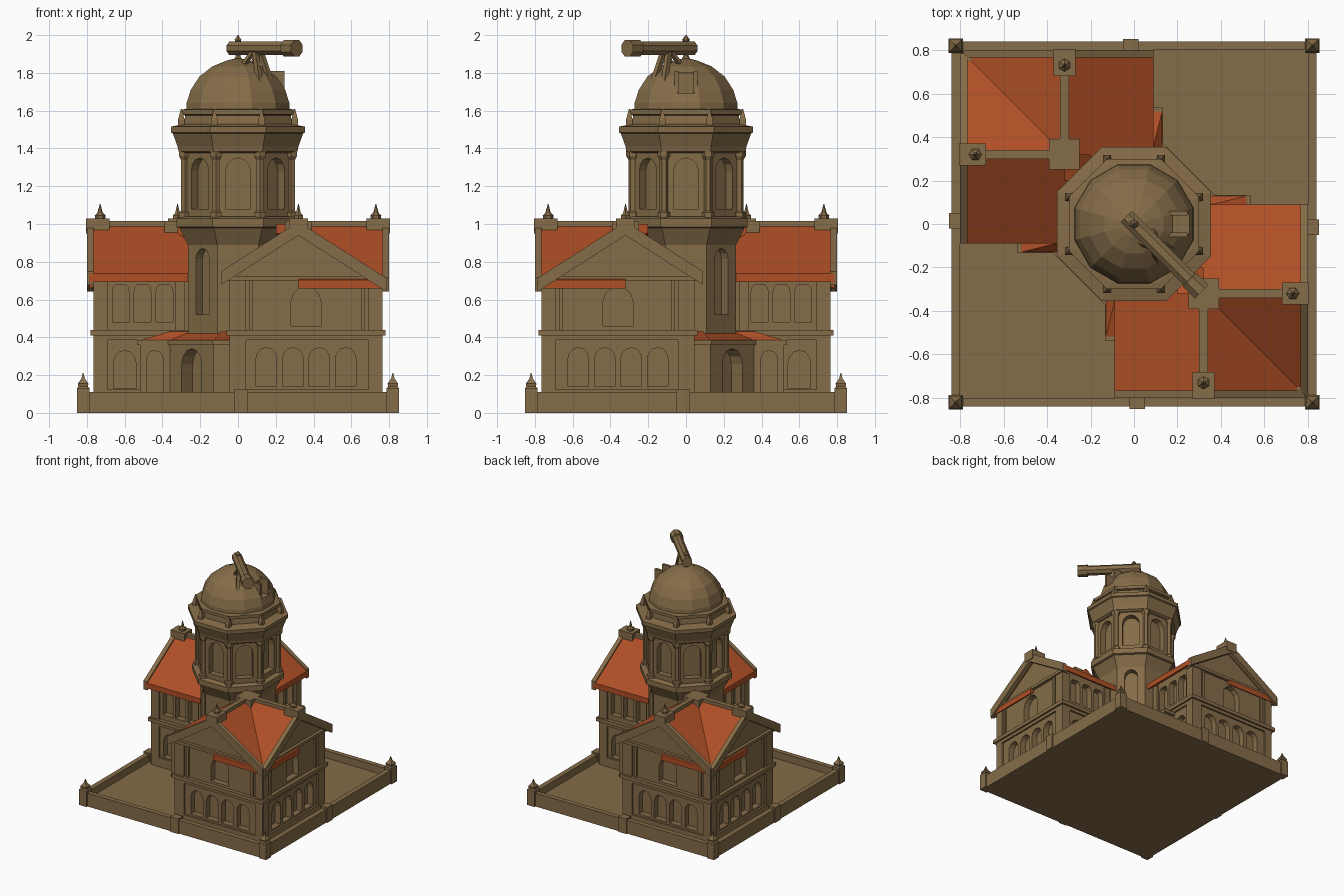
import bpy, bmesh, math
from mathutils import Matrix, Vector

if "Cube" in bpy.data.objects:
    bpy.data.objects.remove(bpy.data.objects["Cube"])


def material(name, col):
    m = bpy.data.materials.new(name)
    m.diffuse_color = (*col, 1)
    m.use_nodes = True
    m.node_tree.nodes["Principled BSDF"].inputs["Base Color"].default_value = m.diffuse_color
    return m


STONE = material("tan stone", (0.235, 0.150, 0.065))
TILE = material("orange tile", (0.43, 0.078, 0.019))

I4 = Matrix.Identity(4)
R = Matrix.Rotation(math.pi, 4, 'Z')                       # opposite pavilion
D = Matrix(((0, -1, 0, 0), (-1, 0, 0, 0), (0, 0, 1, 0), (0, 0, 0, 1)))  # mirror on diagonal
ALL = [I4, R, D, R @ D]


def finish(name, bm, mat, copies=(I4,)):
    bmesh.ops.recalc_face_normals(bm, faces=bm.faces)
    obs = []
    for m in copies:
        b = bm.copy()
        bmesh.ops.transform(b, matrix=m, verts=b.verts)
        bmesh.ops.recalc_face_normals(b, faces=b.faces)
        me = bpy.data.meshes.new(name)
        b.to_mesh(me)
        b.free()
        me.materials.append(mat)
        ob = bpy.data.objects.new(name, me)
        bpy.context.collection.objects.link(ob)
        obs.append(ob)
    bm.free()
    return obs


def loft(bm, rings):
    """Skin equal-length closed rings and cap both ends."""
    vs = [[bm.verts.new(p) for p in r] for r in rings]
    n = len(rings[0])
    for a, b in zip(vs, vs[1:]):
        for i in range(n):
            bm.faces.new((a[i], a[(i + 1) % n], b[(i + 1) % n], b[i]))
    bm.faces.new(vs[0])
    bm.faces.new(vs[-1])


def add_box(bm, lo, hi):
    (x0, y0, z0), (x1, y1, z1) = lo, hi
    loft(bm, [[(x0, y0, z), (x1, y0, z), (x1, y1, z), (x0, y1, z)] for z in (z0, z1)])


def boxes(name, items, mat=STONE, copies=(I4,)):
    bm = bmesh.new()
    for lo, hi in items:
        add_box(bm, lo, hi)
    return finish(name, bm, mat, copies)


def add_turned(bm, prof, n, at=(0, 0), apothem=True):
    """Stack of regular polygons from (radius, z) pairs."""
    k = 1 / math.cos(math.pi / n) if apothem else 1
    ang = [2 * math.pi * (i + 0.5) / n for i in range(n)]
    loft(bm, [[(at[0] + r * k * math.cos(a), at[1] + r * k * math.sin(a), z) for a in ang]
              for r, z in prof])


def turned(name, prof, n, places=((0, 0),), mat=STONE, copies=(I4,)):
    bm = bmesh.new()
    for p in places:
        add_turned(bm, prof, n, p)
    return finish(name, bm, mat, copies)


def extrude_y(name, pts, y0, y1, mat, copies):
    bm = bmesh.new()
    loft(bm, [[(x, y, z) for x, z in pts] for y in (y0, y1)])
    return finish(name, bm, mat, copies)


def add_arch(bm, m, u, w, z0, z1, depth):
    """Arched cutter; local x along the wall, local +y into it."""
    h = w / 2
    pts = [(u - h, z0), (u + h, z0)]
    pts += [(u + h * math.cos(t * math.pi / 6), z1 - h * 1.1 + 1.1 * h * math.sin(t * math.pi / 6))
            for t in range(7)]
    loft(bm, [[m @ Vector((x, y, z)) for x, z in pts] for y in (-0.05, depth)])


def carve(obs, cut_bm):
    cutter = finish("cutter", cut_bm, STONE)[0]
    for ob in obs:
        mod = ob.modifiers.new("openings", 'BOOLEAN')
        mod.object, mod.operation, mod.solver = cutter, 'DIFFERENCE', 'EXACT'
        bpy.context.view_layer.update()
        dg = bpy.context.evaluated_depsgraph_get()
        me = bpy.data.meshes.new_from_object(ob.evaluated_get(dg))
        ob.modifiers.clear()
        ob.data = me
    bpy.data.objects.remove(cutter)


# Terrace with parapet, corner posts and mid piers
boxes("terrace_floor", [((-0.83, -0.83, 0), (0.83, 0.83, 0.05))])
boxes("parapet", [((-0.84, -0.84, 0), (0.84, -0.80, 0.11)),
                  ((-0.02, -0.85, 0), (0.05, -0.79, 0.125))], copies=ALL)
posts = [(sx * 0.82, sy * 0.82) for sx in (-1, 1) for sy in (-1, 1)]
turned("corner_post", [(0.033, 0), (0.033, 0.13), (0.025, 0.14), (0.028, 0.155), (0.010, 0.18),
                       (0.002, 0.21)], 4, posts)

# Pavilion body with arched openings, copied to the opposite corner
bm = bmesh.new()
add_box(bm, (-0.03, -0.75, 0.04), (0.75, 0.03, 0.72))
body = finish("pavilion_body", bm, STONE)
cut = bmesh.new()
front = Matrix.Translation((0, -0.75, 0))
inner = Matrix.Translation((-0.03, 0, 0)) @ Matrix.Rotation(-math.pi / 2, 4, 'Z')
for m in (I4, D):
    for i in range(4):
        add_arch(cut, m @ front, 0.15 + 0.14 * i, 0.11, 0.14, 0.345, 0.05)
    add_arch(cut, m @ front, 0.36, 0.16, 0.46, 0.67, 0.05)
    for u in (0.39, 0.505, 0.62):
        add_arch(cut, m @ inner, u, 0.09, 0.48, 0.69, 0.05)
    add_arch(cut, m @ inner, 0.60, 0.12, 0.13, 0.33, 0.05)
carve(body, cut)
opp = body[0].copy()
opp.data = body[0].data.copy()
opp.data.transform(R)
bpy.context.collection.objects.link(opp)

# Plinth, string course, eaves band, pilasters
boxes("plinth", [((-0.045, -0.765, 0.04), (0.765, 0.045, 0.125))], copies=(I4, R))
boxes("string_course", [((-0.045, -0.765, 0.385), (0.765, 0.045, 0.41)),
                        ((-0.06, -0.78, 0.41), (0.78, 0.06, 0.44))], copies=(I4, R))
boxes("gable_cornice", [((-0.05, -0.775, 0.70), (0.77, -0.70, 0.725))], copies=ALL)
boxes("pilaster", [((x - 0.033, -0.765, 0.05), (x + 0.033, -0.72, 0.72)) for x in (0.01, 0.725)]
      + [((0.06, -0.762, 0.44), (0.08, -0.74, 0.70)), ((0.65, -0.762, 0.44), (0.67, -0.74, 0.70)),
         ((-0.045, -0.765, 0.05), (0.0, -0.69, 0.72)), ((-0.043, -0.33, 0.05), (0.0, -0.28, 0.72))],
      copies=ALL)

# Cross-gabled roof
RX, RZ, S = 0.32, 1.0, 0.64


def slope(x, off=0.0):
    return RZ - S * abs(x - RX) + off


L, E = -0.09, 0.785
extrude_y("gable_wall", [(-0.03, 0.68), (0.75, 0.68), (0.75, slope(0.75, -0.03)),
                         (RX, RZ - 0.03), (-0.03, slope(-0.03, -0.03))], -0.75, -0.3, STONE, ALL)


def chevron(top, bot):
    return [(L, slope(L, top)), (RX, RZ + top), (E, slope(E, top)),
            (E, slope(E, bot)), (RX, RZ + bot), (L, slope(L, bot))]


extrude_y("roof_tiles", chevron(0, -0.045), -0.785, -0.32, TILE, ALL)
extrude_y("inner_roof_slope", [(L, slope(L)), (RX, RZ), (RX, RZ - 0.05), (L, slope(L, -0.045))],
          -0.32, -0.2, TILE, ALL)
extrude_y("raking_cornice", chevron(0.012, -0.06), -0.80, -0.765, STONE, ALL)
boxes("ridge_cap", [((RX - 0.02, -0.79, 0.97), (RX + 0.02, -0.25, 1.015)),
                    ((RX - 0.05, -0.805, 0.95), (RX + 0.05, -0.68, 1.03))], copies=ALL)
boxes("ridge_crossing", [((0.25, -0.39, 0.93), (0.39, -0.25, 1.015))], copies=(I4, R))
turned("gable_finial", [(0.022, 1.02), (0.025, 1.045), (0.012, 1.06), (0.002, 1.105)], 6,
       [(RX, -0.73)], copies=ALL)

# Corner porch in each courtyard, with low tiled roof
half = [(-0.03, -0.52), (-0.13, -0.52), (-0.13, -0.36)]
outline = [(0, 0)] + half + [(y, x) for x, y in reversed(half)]


def scaled(k, z):
    return [(x * k, y * k, z) for x, y in outline]


bm = bmesh.new()
loft(bm, [scaled(1, 0.04), scaled(1, 0.36)])
porch = finish("porch", bm, STONE, (I4, R))
cut = bmesh.new()
for m in (I4, R):
    diag = m @ Matrix.Rotation(-math.pi / 4, 4, 'Z') @ Matrix.Translation((0, -0.49 / math.sqrt(2), 0))
    add_arch(cut, diag, 0, 0.15, 0.07, 0.34, 0.1)
    add_arch(cut, m @ Matrix.Translation((0, -0.13, 0)), -0.44, 0.09, 0.08, 0.33, 0.06)
    add_arch(cut, m @ Matrix.Translation((-0.13, 0, 0)) @ Matrix.Rotation(-math.pi / 2, 4, 'Z'),
             0.44, 0.09, 0.08, 0.33, 0.06)
carve(porch, cut)
bm = bmesh.new()
loft(bm, [scaled(1.03, 0.36), scaled(1.03, 0.385)])
finish("porch_cornice", bm, STONE, (I4, R))
bm = bmesh.new()
loft(bm, [scaled(1.0, 0.384), scaled(0.7, 0.43)])
finish("porch_roof", bm, TILE, (I4, R))

# Octagonal tower: lower shaft, flared band, belfry stage
lower = turned("tower_base", [(0.265, 0.04), (0.265, 0.89), (0.31, 0.98), (0.325, 0.985),
                              (0.325, 1.03), (0.30, 1.04)], 8)
cut = bmesh.new()
for a in (-45, 135):
    add_arch(cut, Matrix.Rotation(math.radians(a), 4, 'Z') @ Matrix.Translation((0, -0.265, 0)),
             0, 0.10, 0.52, 0.87, 0.05)
carve(lower, cut)
belfry = turned("belfry", [(0.285, 1.03), (0.285, 1.39)], 8)
cut = bmesh.new()
for i in range(8):
    add_arch(cut, Matrix.Rotation(i * math.pi / 4, 4, 'Z') @ Matrix.Translation((0, -0.285, 0)),
             0, 0.13, 1.08, 1.35, 0.05)
carve(belfry, cut)


def octo(r):
    return [(r * math.cos(math.pi * (i + 0.5) / 4), r * math.sin(math.pi * (i + 0.5) / 4))
            for i in range(8)]


turned("belfry_column", [(0.03, 1.03), (0.03, 1.06), (0.02, 1.07), (0.02, 1.34), (0.03, 1.36),
                         (0.03, 1.39)], 6, octo(0.305))
turned("tower_cornice", [(0.30, 1.375), (0.315, 1.385), (0.32, 1.41), (0.345, 1.48), (0.355, 1.485),
                         (0.355, 1.515), (0.285, 1.53), (0.28, 1.575), (0.30, 1.58),
                         (0.30, 1.605), (0.27, 1.61)], 8)
turned("cornice_pinnacle", [(0.018, 1.51), (0.018, 1.55), (0.002, 1.61)], 4, octo(0.325))

# Dome with small hatches
dome = turned("dome", [(0.275, 1.58), (0.272, 1.64), (0.25, 1.71), (0.205, 1.78), (0.135, 1.835),
                       (0.06, 1.865), (0.02, 1.875)], 12)
cut = bmesh.new()
add_box(cut, (0.17, -0.045, 1.69), (0.35, 0.045, 1.80))
carve(dome, cut)
boxes("hatch_frame", [((0.16, y - 0.01, 1.67), (0.245, y + 0.01, 1.81)) for y in (-0.05, 0.05)])

# Diagonal tube on struts and the top finial
bm = bmesh.new()
add_turned(bm, [(0.036, -0.05), (0.036, 0.36), (0.044, 0.361), (0.044, 0.44)], 8)
bmesh.ops.transform(bm, matrix=Matrix.Translation((0, 0, 1.93)) @ Matrix.Rotation(-math.pi / 4, 4, 'Z')
                    @ Matrix.Rotation(math.pi / 2, 4, 'Y'), verts=bm.verts)
finish("roof_tube", bm, STONE)
bm = bmesh.new()
for x0, x1, y in ((0.07, 0.13, 0.04), (0.07, 0.13, -0.04), (0.20, 0.15, 0.04), (0.20, 0.15, -0.04)):
    z0 = 1.83 if x0 < 0.1 else 1.76
    loft(bm, [[(x + a, yy + b, z) for a, b in ((-.013, -.013), (.013, -.013), (.013, .013), (-.013, .013))]
              for x, yy, z in ((x0, y, z0), (x1, y * 0.5, 1.91))])
bmesh.ops.rotate(bm, matrix=Matrix.Rotation(-math.pi / 4, 3, 'Z'), verts=bm.verts)
finish("tube_strut", bm, STONE)
turned("top_finial", [(0.025, 1.86), (0.012, 1.89), (0.012, 1.96), (0.018, 1.975), (0.002, 2.0)], 6)
